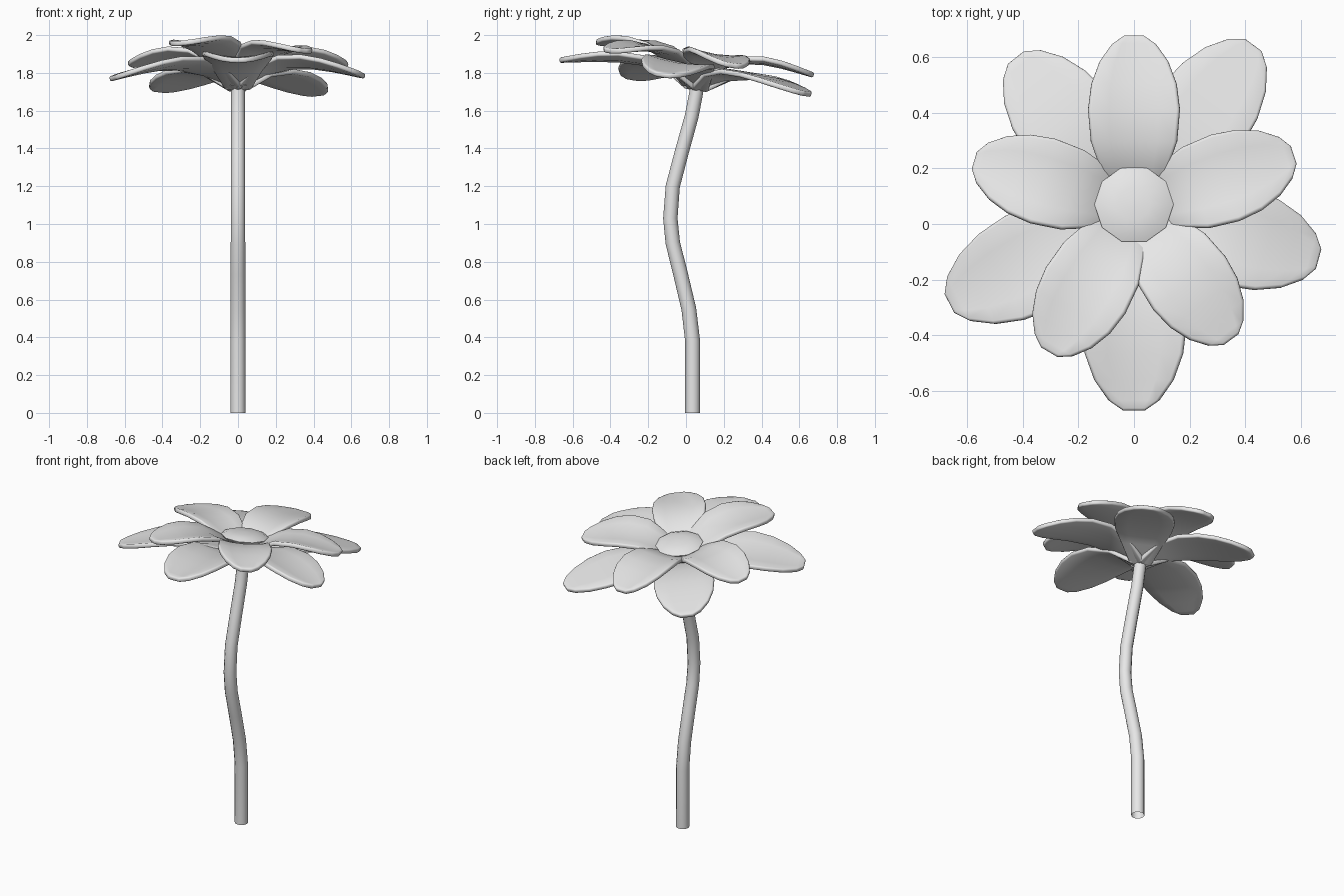
import bpy
import bmesh
import math
from mathutils import Matrix, Vector

if "Cube" in bpy.data.objects:
    bpy.data.objects.remove(bpy.data.objects["Cube"], do_unlink=True)

GREY = (0.8, 0.8, 0.8, 1.0)
mat = bpy.data.materials.new("plain grey")
mat.use_nodes = True
mat.diffuse_color = GREY
mat.node_tree.nodes["Principled BSDF"].inputs["Base Color"].default_value = GREY

TILT = -0.16        # slope of the flower head towards the back
HEAD_Y = 0.06       # where the stem meets the head


def finish(name, bm, angle=45):
    """Turn a bmesh into a shaded, coloured object."""
    bmesh.ops.recalc_face_normals(bm, faces=bm.faces)
    mesh = bpy.data.meshes.new(name)
    bm.to_mesh(mesh)
    bm.free()
    obj = bpy.data.objects.new(name, mesh)
    bpy.context.collection.objects.link(obj)
    mesh.materials.append(mat)
    bpy.ops.object.select_all(action="DESELECT")
    obj.select_set(True)
    bpy.context.view_layer.objects.active = obj
    bpy.ops.object.shade_smooth_by_angle(angle=math.radians(angle))
    return obj


def loft(bm, rings):
    """Skin a list of equal rings of points, closed at the far end only."""
    loops = [[bm.verts.new(p) for p in ring] for ring in rings]
    n = len(loops[0])
    for a, b in zip(loops, loops[1:]):
        for i in range(n):
            j = (i + 1) % n
            bm.faces.new((a[i], a[j], b[j], b[i]))
    bm.faces.new(loops[-1])


def circle(radius, sides):
    steps = [math.tau * i / sides for i in range(sides)]
    return [Vector((radius * math.cos(a), radius * math.sin(a), 0)) for a in steps]


# Stem: a round tube along a gentle S in the side plane (y, z)
path = [(0.035, 0), (0.035, 0.38), (0.015, 0.55), (-0.03, 0.74), (-0.07, 0.9),
        (-0.083, 1.03), (-0.07, 1.2), (-0.02, 1.39), (0.03, 1.57), (0.055, 1.7), (HEAD_Y, 1.76)]
points = [Vector((0, y, z)) for y, z in path]
rings = []
for i, p in enumerate(points):
    along = points[min(i + 1, len(points) - 1)] - points[max(i - 1, 0)]
    turn = Matrix.Rotation(-math.atan2(along.y, along.z), 3, "X")
    radius = 0.04 - 0.004 * i / (len(points) - 1)
    rings.append([p + turn @ c for c in circle(radius, 12)])
bm = bmesh.new()
loft(bm, rings)
finish("stem", bm)

# Flower centre: a narrow cup on the stem under a low domed cap
bm = bmesh.new()
lean = Matrix.Rotation(math.atan(TILT), 3, "X")
profile = [(0.035, -0.16), (0.065, -0.145), (0.07, -0.05), (0.135, -0.012),
           (0.142, 0.0), (0.11, 0.015), (0.06, 0.023), (0.015, 0.026)]
loft(bm, [[Vector((0, HEAD_Y + 0.01, 1.87)) + lean @ (c + Vector((0, 0, h)))
           for c in circle(r, 10)] for r, h in profile])
finish("flower_centre", bm)

# Petal outline: distance along the petal, share of the half width
OUTLINE = [(0, 0.35), (0.18, 0.69), (0.38, 0.94), (0.57, 1), (0.72, 0.93),
           (0.85, 0.75), (0.95, 0.48), (1, 0.2)]
ACROSS = (-1, -0.55, 0, 0.55, 1)


def petal(name, tip, half_width, base_z, bulge, cup):
    """An arched, slightly cupped leaf shape from the centre out to its tip."""
    tip = Vector(tip)
    base = Vector((0, HEAD_Y, base_z))
    side = Vector((-(tip - base).y, (tip - base).x, 0)).normalized()
    bm = bmesh.new()
    rows = []
    for t, share in OUTLINE:
        row = []
        for v in ACROSS:
            offset = side * v * share * half_width
            p = base.lerp(tip, t) + offset
            p.z += bulge * math.sin(math.pi * t ** 0.7)
            p.z += TILT * offset.y + cup * (v * share) ** 2
            row.append(bm.verts.new(p))
        rows.append(row)
    for a, b in zip(rows, rows[1:]):
        for i in range(len(ACROSS) - 1):
            bm.faces.new((a[i], b[i], b[i + 1], a[i + 1]))
    obj = finish(name, bm, 50)
    # Keep the upper side facing up so the thickness grows downward
    if obj.data.polygons[0].normal.z < 0:
        obj.data.flip_normals()
    solid = obj.modifiers.new("thickness", "SOLIDIFY")
    solid.thickness = 0.027
    solid.offset = -1
    edge = obj.modifiers.new("soft_rim", "BEVEL")
    edge.width = 0.009
    edge.segments = 2
    edge.limit_method = "ANGLE"
    edge.angle_limit = math.radians(50)


# Lower ring of petals: name, tip, half width, bulge, cup
lower = [("front", (0, -0.67, 1.88), 0.185, 0.08, 0.035),
         ("left", (0.665, -0.125, 1.80), 0.178, 0.1, 0.02),
         ("right", (-0.665, -0.285, 1.785), 0.185, 0.1, 0.02),
         ("back_left", (0.43, 0.645, 1.70), 0.18, 0.09, 0),
         ("back_right", (-0.425, 0.6, 1.72), 0.18, 0.09, 0)]
for place, tip, width, bulge, cup in lower:
    petal("lower_petal_" + place, tip, width, 1.725, bulge, cup)

# Upper ring of petals: name, tip, half width
upper = [("back", (0, 0.68, 1.80), 0.162),
         ("left", (0.575, 0.25, 1.85), 0.16),
         ("right", (-0.575, 0.23, 1.855), 0.155),
         ("front_left", (0.35, -0.415, 1.93), 0.158),
         ("front_right", (-0.305, -0.46, 1.97), 0.162)]
for place, tip, width in upper:
    petal("upper_petal_" + place, tip, width, 1.74, 0.11, 0.02)
